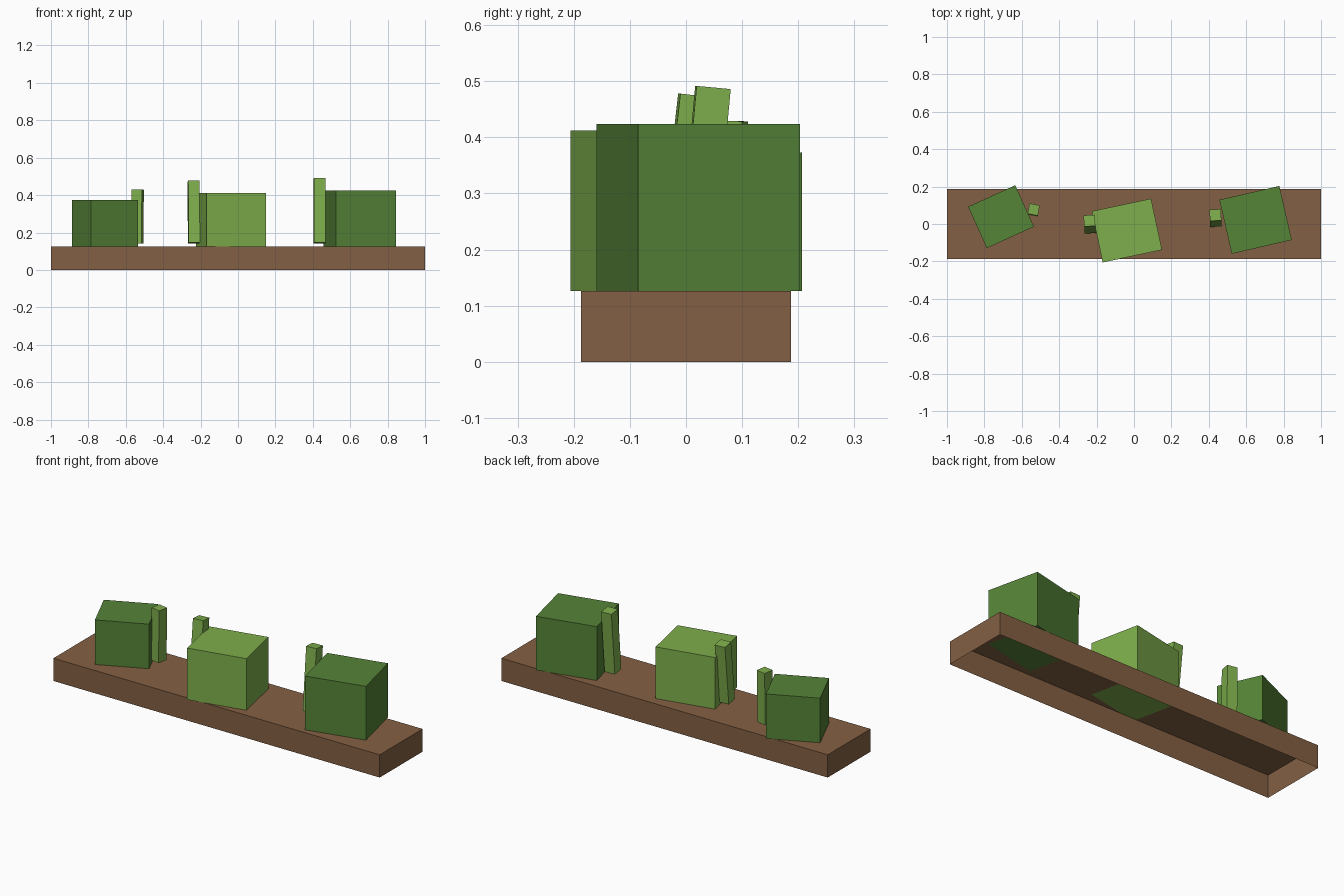
import bpy
import bmesh
from math import radians

default = bpy.data.objects.get("Cube")
if default:
    bpy.data.objects.remove(default, do_unlink=True)


def material(name, rgb):
    """Flat colour given as sRGB bytes, stored as linear."""
    linear = [((c / 255 + 0.055) / 1.055) ** 2.4 for c in rgb]
    mat = bpy.data.materials.new(name)
    mat.use_nodes = True
    mat.diffuse_color = (*linear, 1)
    bsdf = next(n for n in mat.node_tree.nodes if n.type == 'BSDF_PRINCIPLED')
    bsdf.inputs["Base Color"].default_value = (*linear, 1)
    return mat


brown = material("planter_brown", (132, 96, 67))
dark_green = material("dark_green", (85, 131, 55))
light_green = material("light_green", (126, 174, 76))


def box(name, centre, size, mat, lean=0, yaw=0, open_base=False):
    """Box turned by yaw, tipped backwards by lean, optionally bottomless."""
    bm = bmesh.new()
    bmesh.ops.create_cube(bm, size=1)
    bmesh.ops.scale(bm, vec=size, verts=bm.verts)
    if open_base:
        base = [f for f in bm.faces if f.normal.z < -0.5]
        bmesh.ops.delete(bm, geom=base, context='FACES')
    mesh = bpy.data.meshes.new(name)
    bm.to_mesh(mesh)
    bm.free()
    mesh.materials.append(mat)
    obj = bpy.data.objects.new(name, mesh)
    obj.location = centre
    obj.rotation_euler = (radians(-lean), 0, radians(yaw))
    bpy.context.scene.collection.objects.link(obj)
    return obj


# Planter: a hollow tray turned upside down
RIM = 0.126
box("planter", (0, 0, RIM / 2), (2, 0.375, RIM), brown, open_base=True)

# Bushes: side, centre x, centre y, width, depth, top height, yaw, colour
bushes = [
    ("right", -0.711, 0.039, 0.277, 0.243, 0.373, 24.4, dark_green),
    ("middle", -0.038, -0.035, 0.324, 0.28, 0.412, 12, light_green),
    ("left", 0.65, 0.022, 0.329, 0.296, 0.424, 13, dark_green),
]
for side, x, y, width, depth, top, yaw, mat in bushes:
    box("bush_" + side, (x, y, (RIM + top) / 2), (width, depth, top - RIM), mat, yaw=yaw)

# Upright shoots beside the bushes: side, centre, thickness, length, lean, yaw
shoots = [
    ("right", (-0.537, 0.075, 0.285), 0.056, 0.288, 1, -11),
    ("middle", (-0.237, -0.001, 0.309), 0.06, 0.333, 6.5, 4),
    ("left", (0.436, 0.032, 0.316), 0.061, 0.347, 5.3, 2.5),
]
for side, centre, thick, length, lean, yaw in shoots:
    box("shoot_" + side, centre, (thick, thick, length), light_green, lean, yaw)
